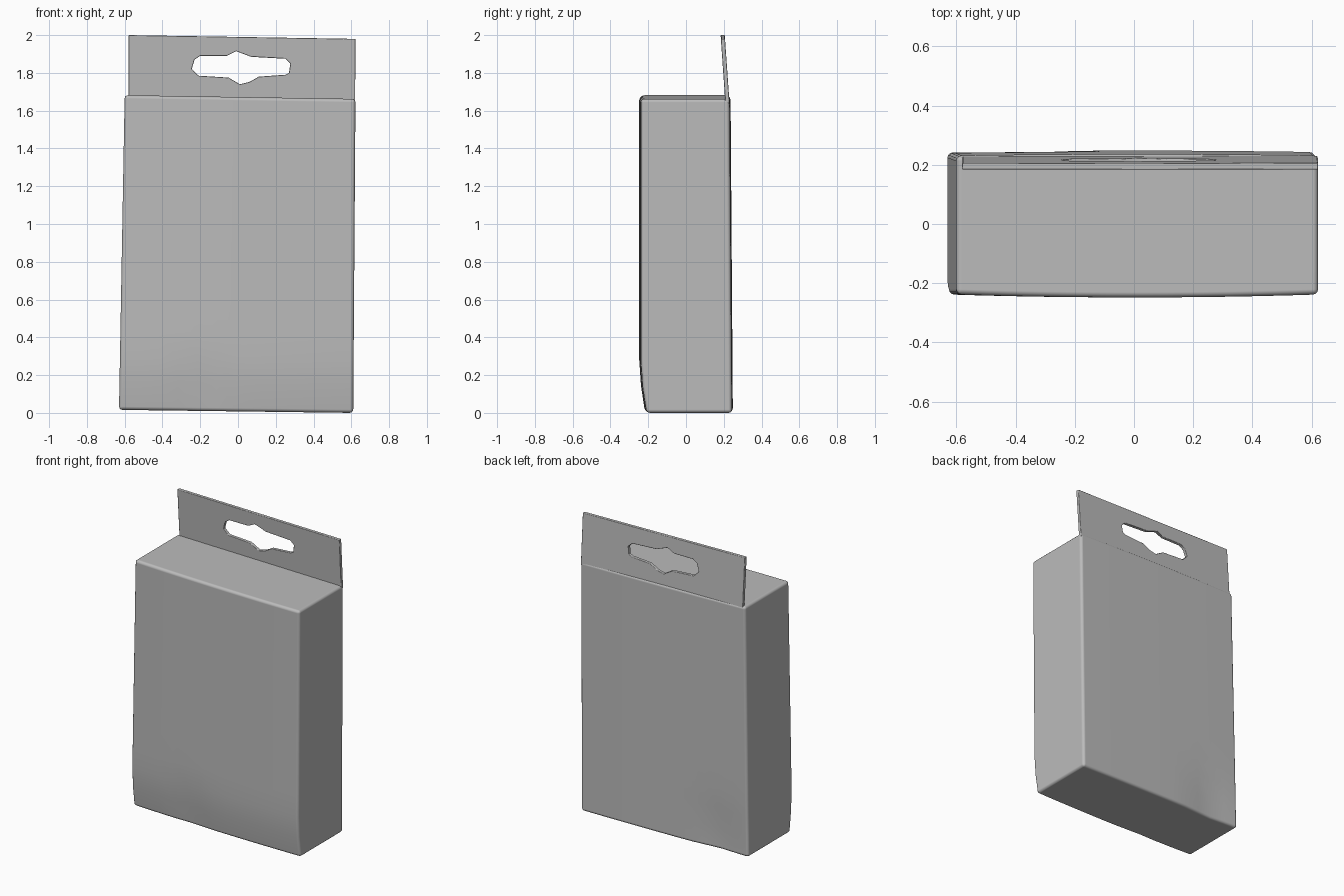
import bpy, bmesh
from math import exp
from mathutils import Vector

if "Cube" in bpy.data.objects:
    bpy.data.objects.remove(bpy.data.objects["Cube"])

grey = bpy.data.materials.new("plain_grey_card")
grey.use_nodes = True
colour = (0.5, 0.5, 0.5, 1)
grey.diffuse_color = colour
grey.node_tree.nodes["Principled BSDF"].inputs["Base Color"].default_value = colour


def finish(name, bm, bevel, segments):
    bmesh.ops.recalc_face_normals(bm, faces=bm.faces)
    mesh = bpy.data.meshes.new(name)
    bm.to_mesh(mesh)
    bm.free()
    mesh.materials.append(grey)
    mesh.shade_smooth()
    obj = bpy.data.objects.new(name, mesh)
    bpy.context.collection.objects.link(obj)
    mod = obj.modifiers.new("soft_edges", "BEVEL")
    mod.width = bevel
    mod.segments = segments
    mod.limit_method = "ANGLE"
    mod.angle_limit = 0.9
    mod.harden_normals = True
    return obj


def dent(u, w, centre_u, centre_w, size):
    return exp(-((u - centre_u) ** 2 + (w - centre_w) ** 2) / size ** 2)


# Carton body: a skewed box with bulging walls and a few soft dents
bm = bmesh.new()
bmesh.ops.create_cube(bm, size=2)
bmesh.ops.subdivide_edges(bm, edges=bm.edges[:], cuts=11, use_grid_fill=True)
for v in bm.verts:
    u, s, w = v.co
    t = (w + 1) / 2
    left = -0.63 + 0.03 * t
    right = 0.61 + 0.012 * t
    x = left + (right - left) * (u + 1) / 2
    bottom = 0.008 - 0.008 * u
    top = 1.672 - 0.01 * u
    z = bottom + (top - bottom) * t
    bulge = 0.01 * (1 - u * u)
    front = -0.238 - bulge
    front += 0.03 * max(0, 1 - t / 0.12) + 0.012 * dent(u, w, -0.3, -0.87, 0.15)
    back = 0.243 - 0.012 * t + 0.5 * bulge
    back -= 0.018 * dent(u, w, -0.65, -0.9, 0.2)
    y = front + (back - front) * (s + 1) / 2
    v.co = (x, y, z)
finish("carton_body", bm, 0.018, 3)

# Hang tab: thin sheet with a shaped slot, leaning slightly forward
outer = [(-0.58, 1.64), (0.62, 1.64), (0.622, 1.98), (0.02, 1.99), (-0.58, 2.0)]
slot = [(-0.245, 1.82), (-0.23, 1.87), (-0.2, 1.89), (-0.06, 1.89), (-0.01, 1.915),
        (0.07, 1.885), (0.25, 1.875), (0.277, 1.85), (0.27, 1.80), (0.25, 1.79),
        (0.11, 1.78), (0.06, 1.752), (0.01, 1.74), (-0.05, 1.775), (-0.21, 1.785)]
bm = bmesh.new()
edges = []
for loop in (outer, slot):
    verts = [bm.verts.new((x, 0, z)) for x, z in loop]
    edges += [bm.edges.new((a, b)) for a, b in zip(verts, verts[1:] + verts[:1])]
bmesh.ops.triangle_fill(bm, edges=edges, use_beauty=True, use_dissolve=False)
sheet = bm.faces[:]
sides = bmesh.ops.extrude_face_region(bm, geom=sheet)
for v in [g for g in sides["geom"] if isinstance(g, bmesh.types.BMVert)]:
    v.co += Vector((0, 0.022, 0))
for v in bm.verts:
    v.co.y += 0.207 - 0.07 * (v.co.z - 1.66)
finish("hang_tab", bm, 0.003, 1)
